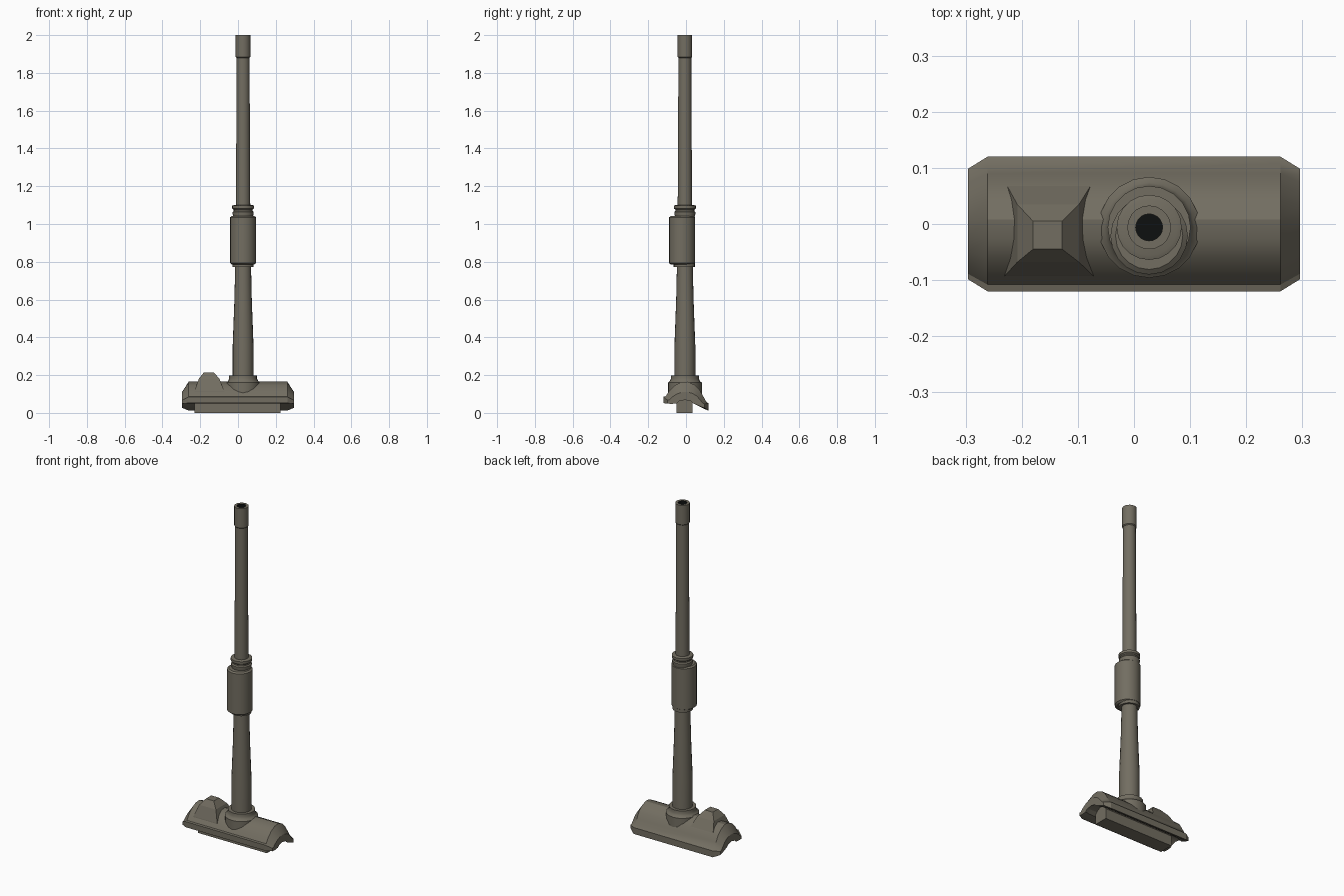
import bpy, bmesh, math

cube = bpy.data.objects.get("Cube")
if cube:
    bpy.data.objects.remove(cube, do_unlink=True)


def material(name, rgb):
    m = bpy.data.materials.new(name)
    m.use_nodes = True
    m.diffuse_color = (*rgb, 1)
    m.node_tree.nodes["Principled BSDF"].inputs["Base Color"].default_value = (*rgb, 1)
    return m


OLIVE = material("olive grey", (0.17, 0.155, 0.12))
BLACK = material("bore black", (0.004, 0.005, 0.005))


def loft(name, rings, mat=OLIVE, smooth=True, caps=(True, True), angle=35):
    """Skin a list of closed rings into one mesh."""
    bm = bmesh.new()
    loops = [[bm.verts.new(p) for p in ring] for ring in rings]
    n = len(loops[0])
    for a, b in zip(loops, loops[1:]):
        for i in range(n):
            j = (i + 1) % n
            bm.faces.new((a[i], a[j], b[j], b[i]))
    for use, loop in zip(caps, (loops[0], loops[-1])):
        if use:
            bm.faces.new(loop)
    bmesh.ops.recalc_face_normals(bm, faces=bm.faces)
    mesh = bpy.data.meshes.new(name)
    bm.to_mesh(mesh)
    bm.free()
    mesh.materials.append(mat)
    ob = bpy.data.objects.new(name, mesh)
    bpy.context.collection.objects.link(ob)
    if smooth:
        bpy.ops.object.select_all(action="DESELECT")
        ob.select_set(True)
        bpy.context.view_layer.objects.active = ob
        bpy.ops.object.shade_smooth_by_angle(angle=math.radians(angle))
    return ob


AXIS_X, AXIS_Y = 0.027, -0.006


def lathe(name, profile, y=AXIS_Y, sides=20, **kw):
    """Revolve (radius, z) pairs around the barrel axis."""
    turns = [2 * math.pi * i / sides for i in range(sides)]
    rings = [[(AXIS_X + r * math.cos(t), y + r * math.sin(t), z) for t in turns]
             for r, z in profile]
    return loft(name, rings, **kw)


def rectangle(x0, x1, y0, y1, z):
    return [(x0, y0, z), (x1, y0, z), (x1, y1, z), (x0, y1, z)]


# Barrel tube, muzzle band and hollow bore
BORE = 0.024
lathe("barrel", [(0.055, 0.12), (0.055, 0.36), (0.046, 0.6), (0.042, 0.78),
                 (0.038, 1.08), (0.034, 1.88), (0.039, 1.885), (0.039, 2.0),
                 (BORE, 2.0)], caps=(True, False))
lathe("bore", [(BORE, 1.9), (BORE, 2.0)], mat=BLACK, caps=(True, False))

# Fume extractor sleeve, set slightly forward of the axis
lathe("sleeve", [(0.058, 0.785), (0.069, 0.793), (0.069, 1.035), (0.06, 1.042)],
      y=AXIS_Y - 0.015)
lathe("sleeve_lower_ring", [(0.056, 0.773), (0.056, 0.8)], y=AXIS_Y - 0.003)
lathe("sleeve_upper_rings", [(0.05, 1.03), (0.056, 1.055), (0.056, 1.063),
                             (0.05, 1.069), (0.05, 1.076), (0.058, 1.082),
                             (0.058, 1.097), (0.05, 1.1)])

# Flared collar joining the barrel to the mantlet
lathe("barrel_collar", [(0.09, 0.1), (0.09, 0.16), (0.08, 0.168),
                        (0.074, 0.18), (0.074, 0.197)])

# Mantlet: arched shell with lips, tapered at both ends
section = [(-0.12, 0.052), (-0.12, 0.085), (-0.108, 0.088), (-0.09, 0.115),
           (-0.06, 0.145), (-0.027, 0.162), (0.008, 0.165), (0.043, 0.15),
           (0.07, 0.125), (0.09, 0.09), (0.108, 0.058), (0.12, 0.05),
           (0.12, 0.012), (0.1, 0.02), (0.047, 0.055), (0.03, 0.078),
           (-0.008, 0.088), (-0.045, 0.075), (-0.06, 0.055), (-0.09, 0.05)]


def mantlet_ring(x, wide=1, tall=1, mid=0.045):
    return [(x, y * wide, mid + (z - mid) * tall) for y, z in section]


loft("mantlet", [mantlet_ring(-0.296, 0.82, 0.55), mantlet_ring(-0.261),
                 mantlet_ring(0.261), mantlet_ring(0.296, 0.82, 0.55)], angle=28)

# Trunnion block under the shell
block = [(-0.05, 0), (-0.05, 0.06), (-0.03, 0.08), (-0.008, 0.092),
         (0.015, 0.085), (0.035, 0.06), (0.035, 0)]
loft("trunnion_block", [[(x, y, z) for y, z in block] for x in (-0.23, 0.225)],
     smooth=False)

# Sight housing on the right of the mantlet
loft("sight_housing", [rectangle(-0.236, -0.068, -0.097, 0.085, 0.09),
                       rectangle(-0.23, -0.073, -0.092, 0.075, 0.115),
                       rectangle(-0.208, -0.098, -0.068, 0.035, 0.18),
                       rectangle(-0.18, -0.128, -0.045, 0.005, 0.215)],
     smooth=False)
